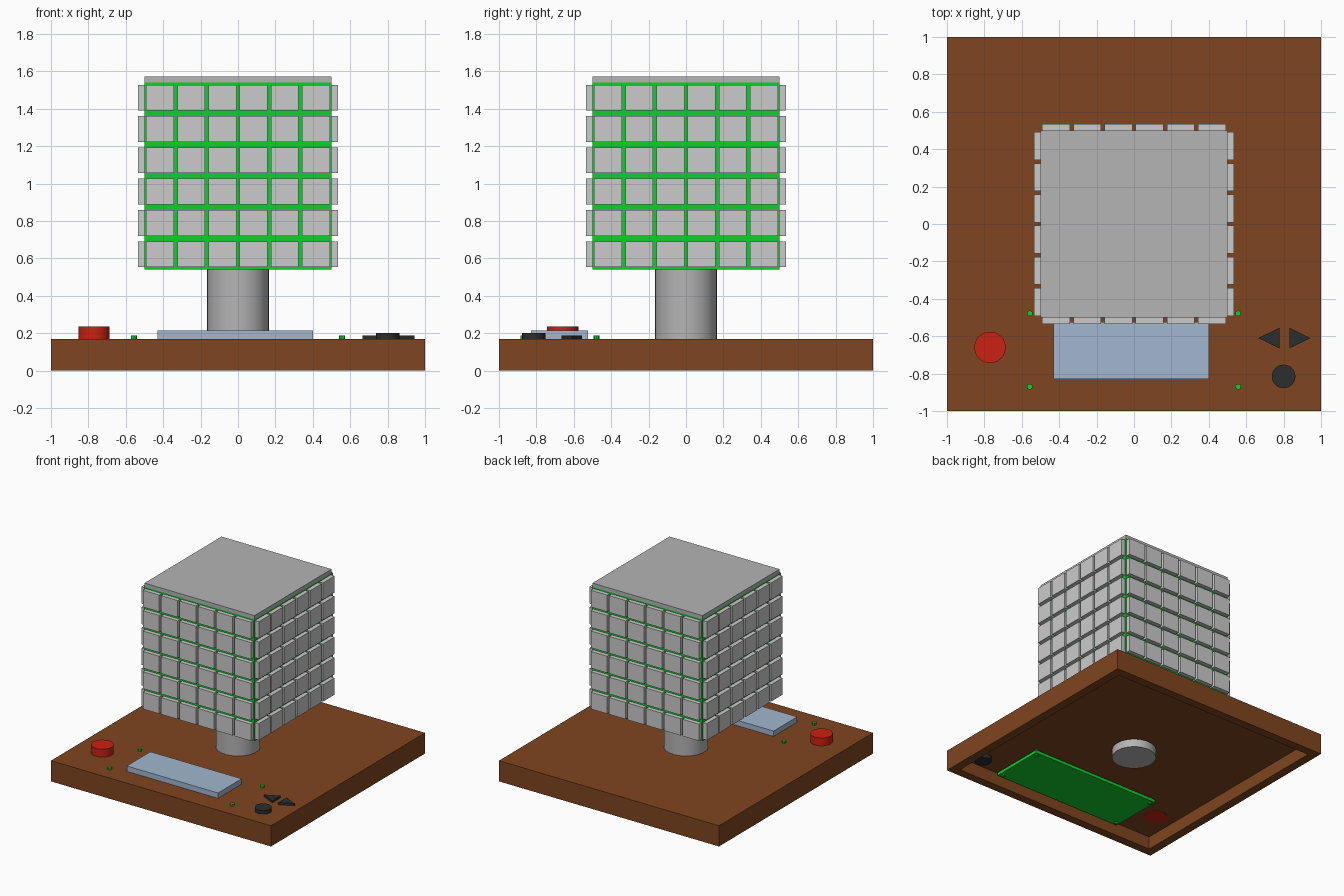
import bpy, bmesh, math
from mathutils import Matrix

if "Cube" in bpy.data.objects:
    bpy.data.objects.remove(bpy.data.objects["Cube"])


def mat(name, r, g, b):
    m = bpy.data.materials.new(name)
    m.diffuse_color = (r, g, b, 1)
    m.use_nodes = True
    m.node_tree.nodes["Principled BSDF"].inputs["Base Color"].default_value = m.diffuse_color
    return m


BROWN = mat("brown", .212, .060, .014)
GREY = mat("mid_grey", .46, .46, .46)
TILE = mat("light_grey", .60, .60, .60)
GREEN = mat("green", .006, .61, .03)
RED = mat("red", .60, .015, .006)
BLACK = mat("charcoal", .025, .026, .028)
BLUE = mat("pale_blue", .36, .47, .63)


def finish(name, bm, material):
    bmesh.ops.recalc_face_normals(bm, faces=bm.faces)
    me = bpy.data.meshes.new(name)
    bm.to_mesh(me)
    bm.free()
    me.materials.append(material)
    ob = bpy.data.objects.new(name, me)
    bpy.context.collection.objects.link(ob)
    return ob


def add_box(bm, x0, x1, y0, y1, z0, z1):
    m = Matrix.Translation(((x0 + x1) / 2, (y0 + y1) / 2, (z0 + z1) / 2))
    m = m @ Matrix.Diagonal((x1 - x0, y1 - y0, z1 - z0, 1))
    return bmesh.ops.create_cube(bm, size=1, matrix=m)


def box(name, material, *dims):
    bm = bmesh.new()
    add_box(bm, *dims)
    return finish(name, bm, material)


def cylinder(name, material, x, y, r, z0, z1, sides=32):
    bm = bmesh.new()
    bmesh.ops.create_cone(bm, cap_ends=True, segments=sides, radius1=r, radius2=r,
                          depth=z1 - z0, matrix=Matrix.Translation((x, y, (z0 + z1) / 2)))
    ob = finish(name, bm, material)
    if sides > 12:
        bpy.context.view_layer.objects.active = ob
        ob.select_set(True)
        bpy.ops.object.shade_smooth_by_angle(angle=math.radians(30))
        ob.select_set(False)
    return ob


def prism(name, material, pts, z0, z1):
    bm = bmesh.new()
    f = bm.faces.new([bm.verts.new((x, y, z0)) for x, y in pts])
    ext = bmesh.ops.extrude_face_region(bm, geom=[f], use_keep_orig=True)
    for v in ext["geom"]:
        if isinstance(v, bmesh.types.BMVert):
            v.co.z = z1
    return finish(name, bm, material)


# Base: slab hollowed from below
bm = bmesh.new()
add_box(bm, -1, 1, -1, 1, 0, .17)
bm.normal_update()
under = min(bm.faces, key=lambda f: f.calc_center_median().z)
bmesh.ops.inset_region(bm, faces=[under], thickness=.1)
ext = bmesh.ops.extrude_face_region(bm, geom=[under])
bmesh.ops.translate(bm, vec=(0, 0, .105),
                    verts=[v for v in ext["geom"] if isinstance(v, bmesh.types.BMVert)])
if under.is_valid:
    bmesh.ops.delete(bm, geom=[under], context='FACES_ONLY')
finish("base", bm, BROWN)

# Column, core cube and lid
cylinder("column", GREY, 0, 0, .165, .04, .54)
box("core", GREEN, -.5, .5, -.5, .5, .54, 1.54)
box("lid", GREY, -.5, .5, -.5, .5, 1.54, 1.572)

# Square tiles, 6 x 6 on each of the four sides
bm = bmesh.new()
for side in range(4):
    rot = Matrix.Rotation(side * math.pi / 2, 4, 'Z')
    for i in range(6):
        for j in range(6):
            x = (i - 2.5) * .1667
            z = .622 + j * .1675
            new = add_box(bm, x - .0745, x + .0745, -.534, -.5, z - .069, z + .069)
            bmesh.ops.transform(bm, matrix=rot, verts=new["verts"])
finish("tiles", bm, TILE)

# Display, buttons
box("display", BLUE, -.43, .4, -.83, -.523, .15, .214)
cylinder("red_button", RED, -.77, -.66, .084, .1, .235)
cylinder("round_button", BLACK, .8, -.815, .063, .07, .2)
prism("left_arrow_button", BLACK, [(.665, -.61), (.777, -.665), (.777, -.555)], .11, .188)
prism("right_arrow_button", BLACK, [(.943, -.61), (.831, -.555), (.831, -.665)], .11, .188)

# Circuit board under the base with corner pegs poking through the top
box("circuit_board", GREEN, -.585, .585, -.9, -.45, .065, .09)
for sx in (-1, 1):
    for y in (-.478, -.87):
        cylinder("board_peg", GREEN, sx * .557, y, .016, .055, .187, 8)
